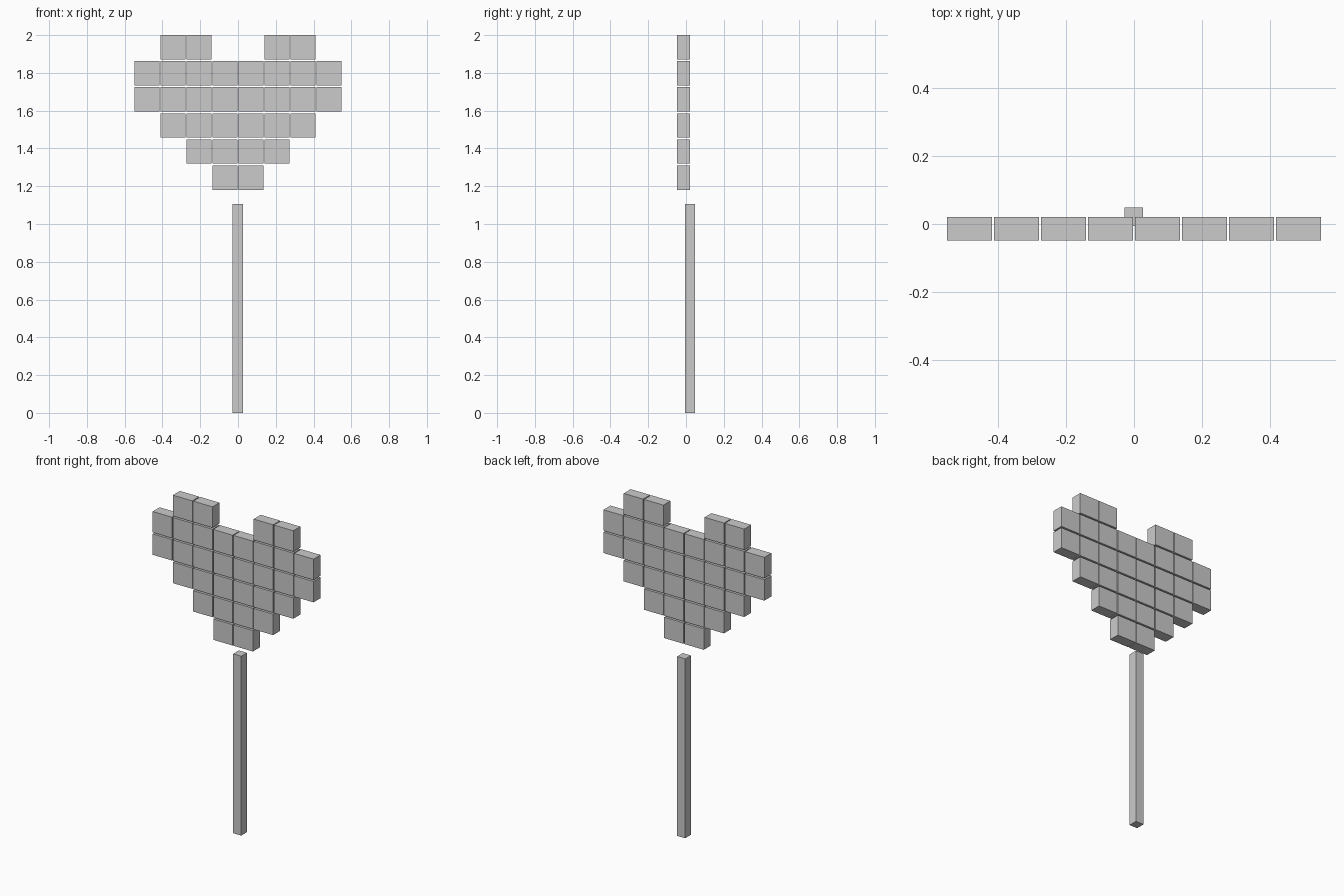
import bpy

default_cube = bpy.data.objects.get("Cube")
if default_cube:
    bpy.data.objects.remove(default_cube, do_unlink=True)

GREY = (0.6, 0.6, 0.6, 1.0)
grey = bpy.data.materials.new("plain grey")
grey.use_nodes = True
grey.diffuse_color = GREY
grey.node_tree.nodes["Principled BSDF"].inputs["Base Color"].default_value = GREY


def box(name, center, size):
    """Flat-shaded box with its size baked into the mesh."""
    bpy.ops.mesh.primitive_cube_add(size=1, location=center)
    obj = bpy.context.object
    obj.name = name
    obj.scale = size
    bpy.ops.object.transform_apply(location=False, rotation=False, scale=True)
    obj.data.materials.append(grey)
    return obj


# Stepped heart: one half per row, counted outwards from the centre, top row first
PITCH_X, PITCH_Z = 0.138, 0.138
TILE = (0.1325, 0.068, 0.129)
HALF_ROWS = [(1, 2), range(4), range(4), range(3), range(2), range(1)]

for row, columns in enumerate(HALF_ROWS):
    z = 2 - TILE[2] / 2 - row * PITCH_Z
    for column in columns:
        for side, sign in (("left", 1), ("right", -1)):
            x = sign * (column + 0.5) * PITCH_X
            box(f"heart_block_{side}_row{row + 1}_{column + 1}", (x, -0.014, z), TILE)

# Square post below the heart, set slightly behind it
POST_HEIGHT = 1.107
box("post", (-0.001, 0.021, POST_HEIGHT / 2), (0.055, 0.055, POST_HEIGHT))
